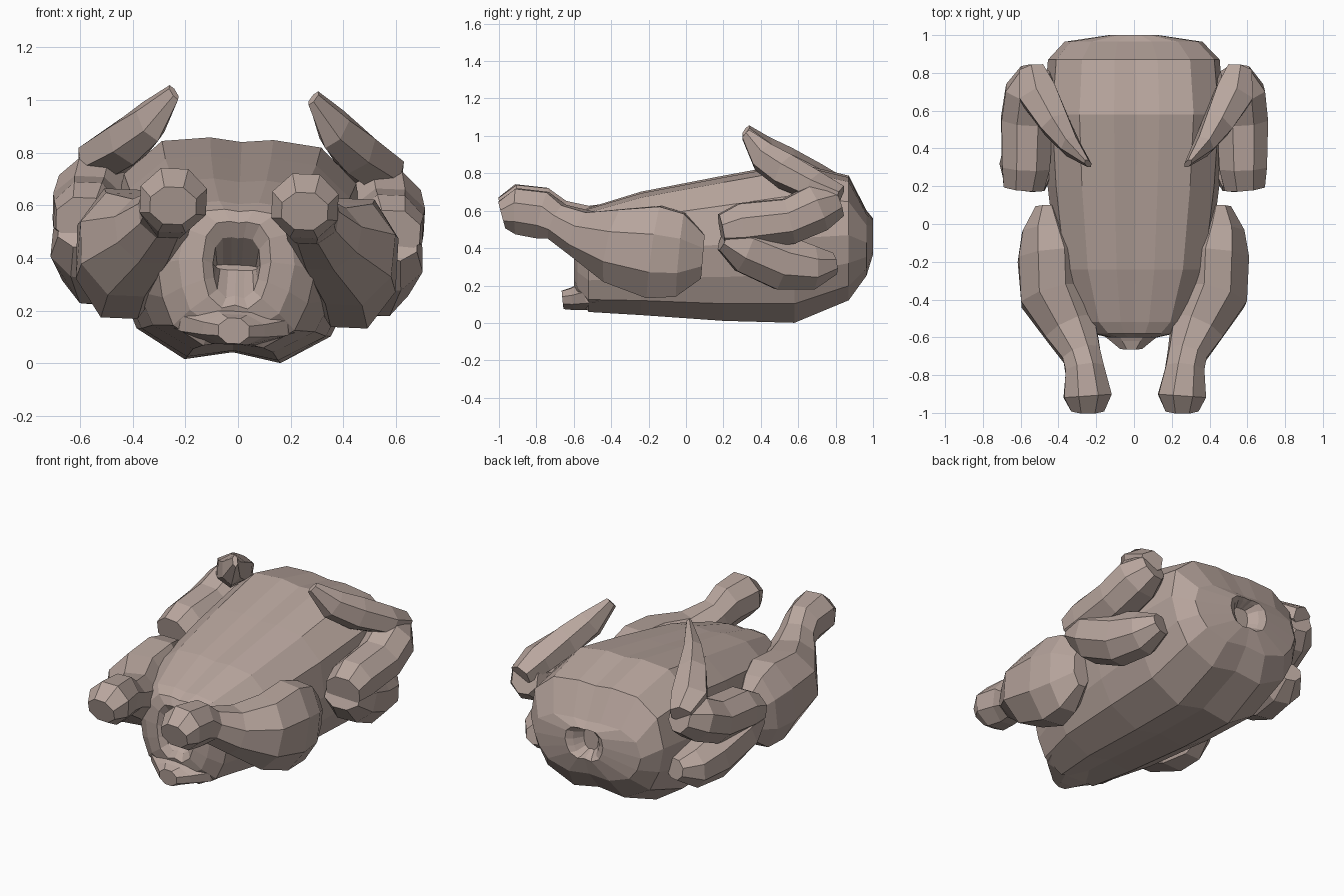
import bpy, bmesh, math
from mathutils import Vector, Matrix

cube = bpy.data.objects.get("Cube")
if cube:
    bpy.data.objects.remove(cube, do_unlink=True)

# Skin colour
skin = bpy.data.materials.new("pale_skin")
skin.use_nodes = True
COLOUR = (0.48, 0.38, 0.34, 1)
skin.diffuse_color = COLOUR
bsdf = skin.node_tree.nodes["Principled BSDF"]
bsdf.inputs["Base Color"].default_value = COLOUR
bsdf.inputs["Roughness"].default_value = 0.8

# The bird rests slightly rolled to its left
PIVOT = Vector((0, 0, 0.5))
ROLL = (Matrix.Translation(PIVOT + Vector((0, 0, 0.008)))
        @ Matrix.Rotation(math.radians(2.4), 4, 'Y') @ Matrix.Translation(-PIVOT))


def loft(name, rings):
    """Skin a list of equal-length point rings and cap both ends."""
    bm = bmesh.new()
    loops = [[bm.verts.new(p) for p in ring] for ring in rings]
    n = len(loops[0])
    for a, b in zip(loops, loops[1:]):
        for i in range(n):
            j = (i + 1) % n
            bm.faces.new((a[i], a[j], b[j], b[i]))
    bm.faces.new(loops[0])
    bm.faces.new(loops[-1])
    bmesh.ops.recalc_face_normals(bm, faces=bm.faces)
    bm.transform(ROLL)
    mesh = bpy.data.meshes.new(name)
    bm.to_mesh(mesh)
    bm.free()
    mesh.materials.append(skin)
    obj = bpy.data.objects.new(name, mesh)
    bpy.context.collection.objects.link(obj)
    return obj


def limb(name, stations, sides=8, side=1):
    """Tube along stations of (x, y, z, half width, half height)."""
    pts = [Vector((s[0] * side, s[1], s[2])) for s in stations]
    rings = []
    for i, (p, s) in enumerate(zip(pts, stations)):
        t = (pts[min(i + 1, len(pts) - 1)] - pts[max(i - 1, 0)]).normalized()
        across = t.cross(Vector((0, 0, 1))).normalized()
        up = across.cross(t)
        ring = []
        for k in range(sides):
            a = 2 * math.pi * (k + 0.5) / sides
            ring.append(p + across * s[3] * math.cos(a) * 1.05
                        + up * s[4] * math.sin(a) * 1.05)
        rings.append(ring)
    return loft(name, rings)


# Body: one half cross-section (width, height fractions), mirrored
HALF = [(0, .985), (.25, 1), (.63, .975), (.92, .82), (1, .55),
        (.92, .32), (.77, .13), (.38, 0), (0, .04)]
SECTION = HALF + [(-u, t) for u, t in HALF[-2:0:-1]]

# y, half width, bottom, top: front cavity, breast, back, neck dent
BODY = [(-.45, .08, .345, .365), (-.57, .09, .24, .47), (-.60, .13, .20, .53),
        (-.58, .22, .13, .575), (-.52, .30, .055, .605), (-.24, .40, .04, .69),
        (.20, .455, .01, .775), (.58, .48, 0, .845), (.87, .455, .12, .775),
        (.965, .365, .25, .59), (1.0, .13, .36, .55), (.98, .09, .37, .54),
        (.93, .05, .40, .52)]
loft("body", [[Vector((u * w, y, lo + t * (hi - lo))) for u, t in SECTION]
              for y, w, lo, hi in BODY])

# Tail stub below the cavity
limb("tail", [(0, -.40, .17, .27, .10), (0, -.54, .135, .21, .075),
              (0, -.61, .12, .12, .06), (0, -.66, .115, .06, .05)])

DRUMSTICK = [(.25, -.985, .58, .09, .075), (.25, -.91, .60, .13, .125),
             (.265, -.77, .58, .105, .13), (.28, -.69, .545, .105, .10),
             (.335, -.55, .48, .145, .13), (.425, -.38, .425, .18, .205),
             (.44, -.17, .39, .175, .255), (.46, -.03, .375, .13, .23),
             (.46, .09, .365, .06, .12)]
UPPER_WING = [(.575, .20, .47, .11, .07), (.56, .32, .42, .15, .14),
              (.53, .52, .335, .13, .15), (.50, .68, .31, .12, .12),
              (.47, .79, .33, .07, .06)]
# Broad at the wrist, where it meets the back
LOWER_WING = [(.585, .19, .51, .11, .09), (.575, .30, .53, .13, .13),
              (.57, .55, .56, .14, .125), (.55, .70, .63, .14, .13),
              (.53, .81, .67, .08, .09)]
# Tall pointed fin sweeping forward from the wrist
WING_TIP = [(.55, .82, .69, .07, .06), (.52, .69, .745, .11, .08),
            (.43, .53, .82, .085, .095), (.35, .41, .895, .055, .085),
            (.265, .32, 1.01, .015, .035)]

# Paired limbs
for label, side in (("left", 1), ("right", -1)):
    limb(label + "_drumstick", DRUMSTICK, 8, side)
    limb(label + "_upper_wing", UPPER_WING, 8, side)
    limb(label + "_lower_wing", LOWER_WING, 8, side)
    limb(label + "_wing_tip", WING_TIP, 6, side)
